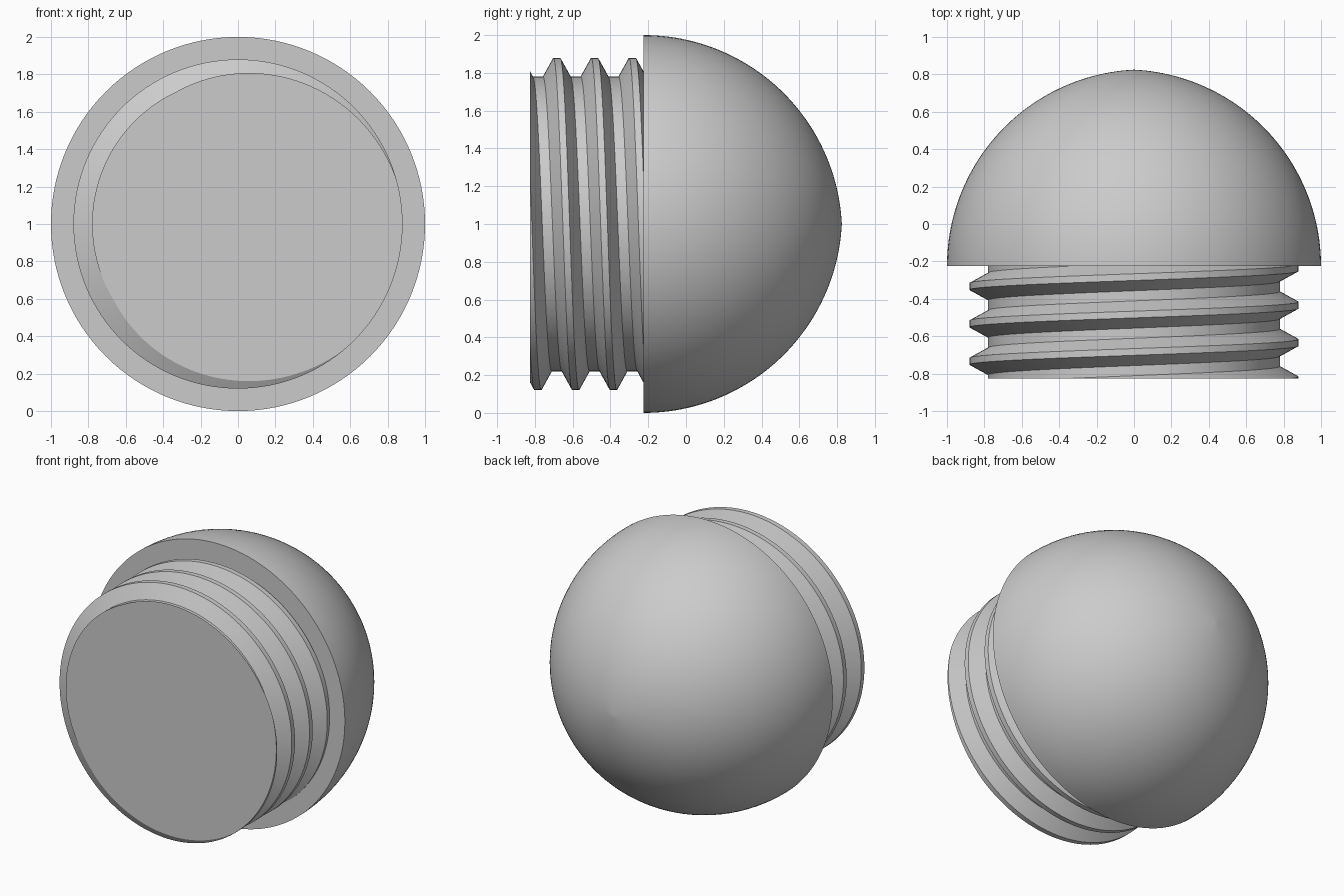
import bpy, bmesh
from math import sin, cos, pi, sqrt

cube = bpy.data.objects.get("Cube")
if cube:
    bpy.data.objects.remove(cube, do_unlink=True)

SEAM, FRONT, TIP = -0.225, -0.825, 0.825   # key positions along y
SEGS = 128

grey = bpy.data.materials.new("plain_grey")
grey.use_nodes = True
colour = (0.6, 0.6, 0.6, 1)
grey.diffuse_color = colour
grey.node_tree.nodes["Principled BSDF"].inputs["Base Color"].default_value = colour


def ring_point(radius, angle, y):
    return (radius * cos(angle), y, 1 + radius * sin(angle))


def finish(name, bm):
    bmesh.ops.remove_doubles(bm, verts=bm.verts, dist=1e-5)
    bmesh.ops.recalc_face_normals(bm, faces=bm.faces)
    mesh = bpy.data.meshes.new(name)
    bm.to_mesh(mesh)
    bm.free()
    mesh.materials.append(grey)
    obj = bpy.data.objects.new(name, mesh)
    bpy.context.collection.objects.link(obj)
    bpy.ops.object.select_all(action="DESELECT")
    obj.select_set(True)
    bpy.context.view_layer.objects.active = obj
    bpy.ops.object.shade_smooth_by_angle(angle=pi / 7)


def build_grid(bm, rows):
    verts = [[bm.verts.new(p) for p in row] for row in rows]
    for a, b in zip(verts, verts[1:]):
        for i in range(len(a) - 1):
            bm.faces.new((a[i], a[i + 1], b[i + 1], b[i]))


# Domed head: an arc slightly taller than a hemisphere, with a flat underside
bm = bmesh.new()
height = TIP - SEAM
offset = (height ** 2 - 1) / 2
arc_radius = 1 + offset
STEPS = 48
profile = []
for i in range(STEPS + 1):
    y = height * sin(i / STEPS * pi / 2)
    profile.append((max(0, sqrt(max(0, arc_radius ** 2 - y * y)) - offset), SEAM + y))
profile.insert(0, (0, SEAM))
build_grid(bm, [[ring_point(r, 2 * pi * s / SEGS, y) for r, y in profile]
                for s in range(SEGS + 1)])
bmesh.ops.dissolve_degenerate(bm, dist=1e-6, edges=bm.edges)
finish("domed_head", bm)

# Threaded plug: a helical tooth profile swept past both ends, then trimmed
PITCH, ROOT, CREST, TURNS = 0.2, 0.78, 0.88, 6
tooth = [(CREST, 0.018), (CREST, -0.018), (ROOT, -0.073), (ROOT, -0.127),
         (CREST, 0.018 - PITCH)]
bm = bmesh.new()
rows = []
for s in range(SEGS * TURNS + 1):
    turn = s / SEGS
    start = -0.284 + PITCH - PITCH * turn + PITCH
    rows.append([ring_point(r, pi / 2 + 2 * pi * turn, start + dy) for r, dy in tooth])
build_grid(bm, rows)
bmesh.ops.remove_doubles(bm, verts=bm.verts, dist=1e-5)
for y, side in ((SEAM + 0.005, 1), (FRONT, -1)):
    geom = bm.verts[:] + bm.edges[:] + bm.faces[:]
    bmesh.ops.bisect_plane(bm, geom=geom, dist=1e-6, plane_co=(0, y, 0),
                           plane_no=(0, side, 0), clear_outer=True)

# Flat front cap
rim = [e for e in bm.edges if e.is_boundary
       and all(abs(v.co.y - FRONT) < 1e-4 for v in e.verts)]
bmesh.ops.holes_fill(bm, edges=rim, sides=0)
finish("threaded_plug", bm)
